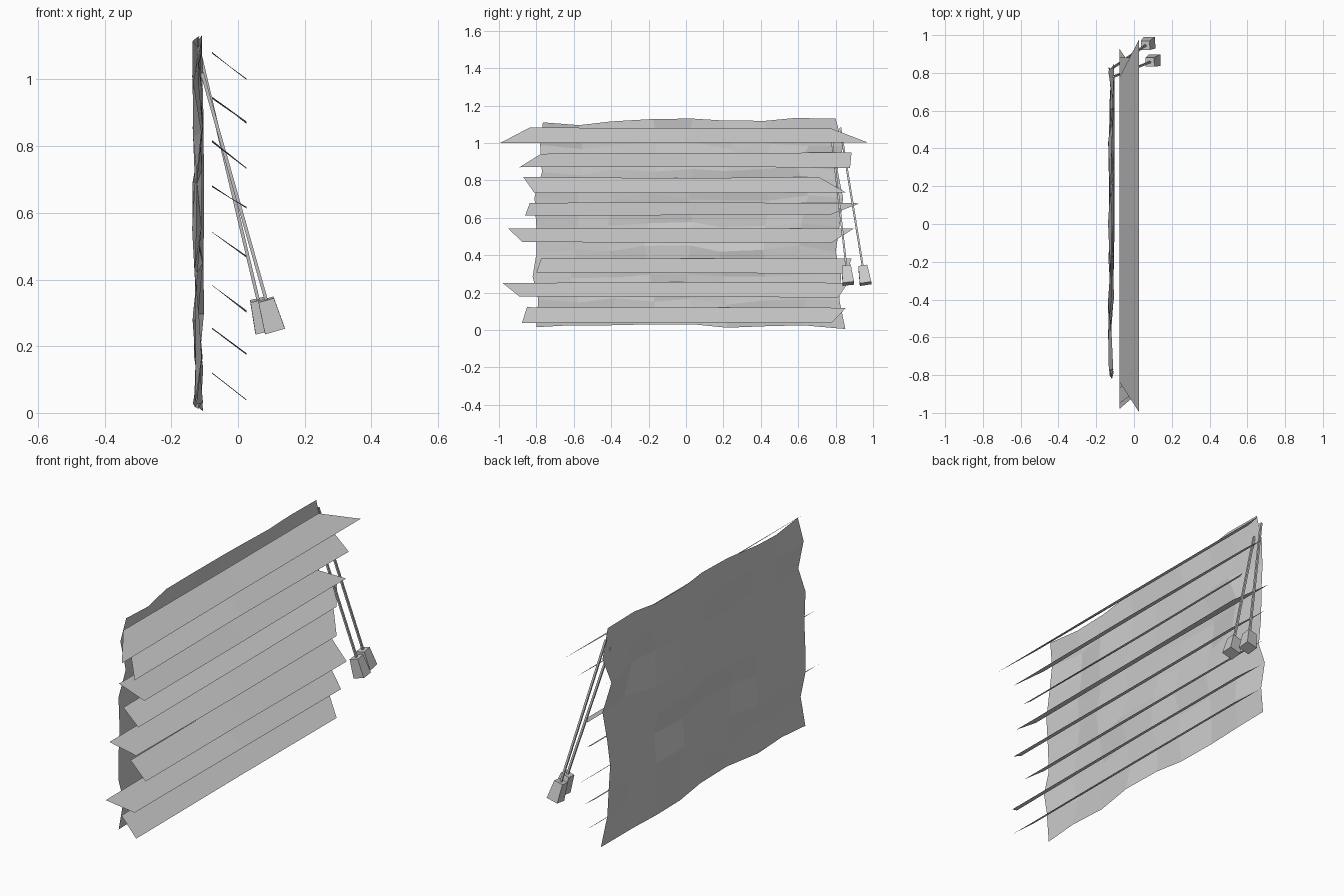
import bpy, random
from math import sin
from mathutils import Vector

if "Cube" in bpy.data.objects:
    bpy.data.objects.remove(bpy.data.objects["Cube"])

random.seed(4)


def mesh_object(name, verts, faces):
    me = bpy.data.meshes.new(name)
    me.from_pydata([tuple(v) for v in verts], [], faces)
    me.update()
    ob = bpy.data.objects.new(name, me)
    bpy.context.collection.objects.link(ob)
    return ob


def grid_faces(cols, rows):
    return [(r * cols + c, r * cols + c + 1, (r + 1) * cols + c + 1, (r + 1) * cols + c)
            for r in range(rows - 1) for c in range(cols - 1)]


def lerp(a, b, t):
    return a + (b - a) * t


# Crumpled backing sheet: outline given per edge, inside points jittered
top = [1.11, 1.095, 1.115, 1.128, 1.13, 1.12, 1.118, 1.133, 1.13]
bottom = [0.015, 0.025, 0.025, 0.03, 0.03, 0.012, 0.02, 0.025, 0.005]
left = [-0.80, -0.79, -0.82, -0.80, -0.80, -0.81, -0.77, -0.78, -0.765]
right = [0.852, 0.82, 0.83, 0.80, 0.82, 0.84, 0.81, 0.84, 0.80]
N = 9
verts = []
for r in range(N):
    for c in range(N):
        u, v = c / (N - 1), r / (N - 1)
        y, z = lerp(left[r], right[r], u), lerp(bottom[c], top[c], v)
        if 0 < c < N - 1:
            y += random.uniform(-0.025, 0.025)
        if 0 < r < N - 1:
            z += random.uniform(-0.02, 0.02)
        x = -0.12 + random.uniform(-0.018, 0.018)
        verts.append((x, y, z))
mesh_object("backing_sheet", verts, grid_faces(N, N))

# Tilted slats with ragged ends: top z, bottom z, then y of the ends
# (top left, top right, bottom left, bottom right)
slats = [
    (1.08, 1.002, -0.835, 0.775, -0.995, 0.975),
    (0.945, 0.87, -0.775, 0.885, -0.89, 0.877),
    (0.815, 0.732, -0.87, 0.71, -0.81, 0.855),
    (0.68, 0.615, -0.835, 0.93, -0.86, 0.775),
    (0.543, 0.468, -0.95, 0.898, -0.877, 0.777),
    (0.383, 0.304, -0.775, 0.885, -0.80, 0.86),
    (0.253, 0.177, -0.98, 0.866, -0.89, 0.813),
    (0.12, 0.036, -0.85, 0.856, -0.877, 0.777),
]
for i, (zt, zb, tl, tr, bl, br) in enumerate(slats):
    verts = []
    for x, z, a, b in ((0.026, zb, bl, br), (-0.078, zt, tl, tr)):
        for y in (a, 0.0, b):
            verts.append((x, y, z + random.uniform(-0.004, 0.004)))
    mesh_object(f"slat_{i + 1}", verts, grid_faces(3, 2))


def tapered_bar(name, start, end, r0, r1):
    """Square bar between two points, tapering from r0 to r1."""
    start, end = Vector(start), Vector(end)
    d = (end - start).normalized()
    a = d.cross(Vector((0, 1, 0))).normalized()
    b = d.cross(a)
    verts = [p + a * s * r + b * t * r for p, r in ((start, r0), (end, r1))
             for s, t in ((-1, -1), (1, -1), (1, 1), (-1, 1))]
    faces = [(3, 2, 1, 0), (4, 5, 6, 7)]
    faces += [(k, (k + 1) % 4, 4 + (k + 1) % 4, 4 + k) for k in range(4)]
    ob = mesh_object(name, verts, faces)
    return ob


# Two pull cords, each with a small tapered weight
cords = [((-0.108, 0.78, 1.02), (0.084, 0.857, 0.34)),
         ((-0.115, 0.825, 1.08), (0.060, 0.945, 0.34))]
for i, (p, q) in enumerate(cords):
    p, q = Vector(p), Vector(q)
    d = (q - p).normalized()
    tapered_bar(f"pull_cord_{i + 1}", p, q, 0.005, 0.005)
    tapered_bar(f"cord_weight_{i + 1}", q, q + d * 0.097, 0.024, 0.031)
